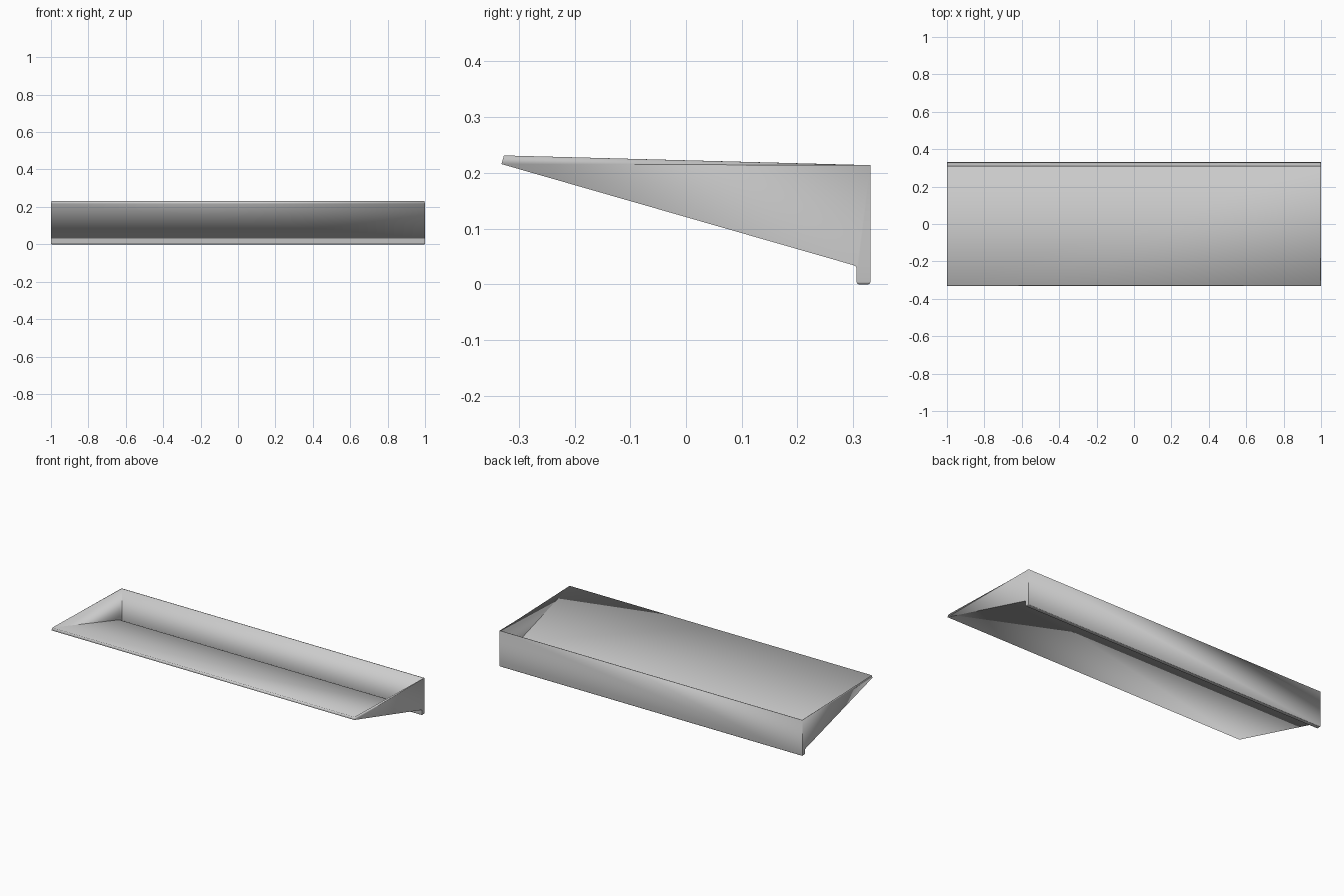
import bpy, bmesh

if "Cube" in bpy.data.objects:
    bpy.data.objects.remove(bpy.data.objects["Cube"])

# Wedge profile (y, z): sloping floor, narrow gutter lip, back wall, open top
profile = [(-0.331, 0.216), (0.306, 0.033), (0.306, 0.0), (0.331, 0.0), (0.331, 0.214)]

bm = bmesh.new()
left, right = [[bm.verts.new((x, y, z)) for y, z in profile] for x in (-1, 1)]
bm.faces.new(left)
bm.faces.new(right[::-1])
n = len(profile)
for i in range(n - 1):  # last span is left open as the tray mouth
    bm.faces.new((left[i], right[i], right[i + 1], left[i + 1]))
bmesh.ops.recalc_face_normals(bm, faces=bm.faces)
bm.normal_update()
if sum(f.normal.z * f.calc_area() for f in bm.faces) > 0:
    bmesh.ops.reverse_faces(bm, faces=bm.faces)

# Rounded gutter bottom and rounded bend below the sloping floor
soft = [e for e in bm.edges if all(v.co.z < 0.001 for v in e.verts)]
soft += [e for e in bm.edges if all(abs(v.co.z - 0.033) < 1e-4 for v in e.verts)]
bmesh.ops.bevel(bm, geom=soft, offset=0.005, offset_type='OFFSET', segments=3,
                profile=0.5, affect='EDGES', clamp_overlap=True)

mesh = bpy.data.meshes.new("tray_shell")
bm.to_mesh(mesh)
bm.free()
tray = bpy.data.objects.new("tray_shell", mesh)
bpy.context.collection.objects.link(tray)

# Sheet thickness goes inwards
sheet = tray.modifiers.new("sheet_thickness", 'SOLIDIFY')
sheet.thickness = 0.004
sheet.offset = -1
sheet.use_even_offset = True

bpy.context.view_layer.objects.active = tray
tray.select_set(True)
bpy.ops.object.shade_smooth_by_angle(angle=0.6)


# Two small tapered pads on the gutter floor
def pad(name, x):
    b = bmesh.new()
    outline = [(-0.055, 0.327), (0.055, 0.327), (0.045, 0.312), (-0.045, 0.312)]
    face = b.faces.new([b.verts.new((x + px, py, 0.003)) for px, py in outline])
    up = bmesh.ops.extrude_face_region(b, geom=[face])
    for v in (g for g in up["geom"] if isinstance(g, bmesh.types.BMVert)):
        v.co.z += 0.004
    bmesh.ops.recalc_face_normals(b, faces=b.faces)
    m = bpy.data.meshes.new(name)
    b.to_mesh(m)
    b.free()
    bpy.context.collection.objects.link(bpy.data.objects.new(name, m))


pad("gutter_pad_left", -0.5)
pad("gutter_pad_right", 0.5)
